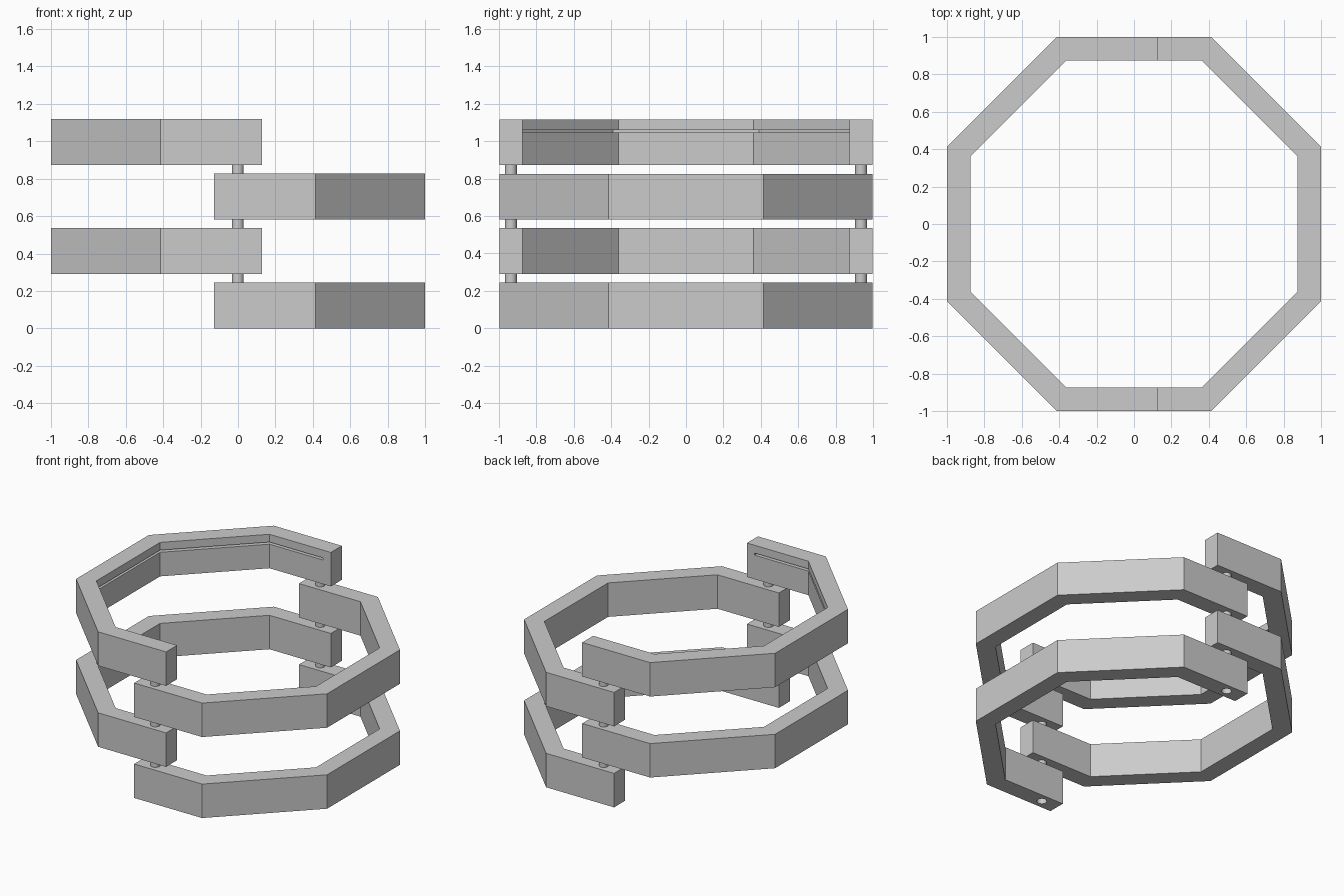
import bpy, bmesh, math

if "Cube" in bpy.data.objects:
    bpy.data.objects.remove(bpy.data.objects["Cube"])

HEIGHT, PITCH = 0.244, 0.291      # height of a half ring, spacing of the levels
OUTER, INNER = 0.998, 0.873       # octagon apothems
TAN = math.tan(math.radians(22.5))


def half_octagon(r, side, end):
    """Path along half an octagon, open towards the other side."""
    t = r * TAN
    pts = [(-end, -r), (t, -r), (r, -t), (r, t), (t, r), (-end, r)]
    return [(x * side, y) for x, y in pts]


def half_ring(name, side, end, r_in, r_out, z0, z1):
    bm = bmesh.new()
    rows = [[bm.verts.new((x, y, z)) for x, y in half_octagon(r, side, end)]
            for r, z in ((r_in, z0), (r_out, z0), (r_out, z1), (r_in, z1))]
    for a in range(4):
        lo, hi = rows[a], rows[(a + 1) % 4]
        for i in range(5):
            bm.faces.new((lo[i], lo[i + 1], hi[i + 1], hi[i]))
    for i in (0, 5):
        bm.faces.new([row[i] for row in rows])
    bmesh.ops.recalc_face_normals(bm, faces=bm.faces)
    mesh = bpy.data.meshes.new(name)
    bm.to_mesh(mesh)
    bm.free()
    obj = bpy.data.objects.new(name, mesh)
    bpy.context.collection.objects.link(obj)
    return obj


def rod(name, y, radius, z0, z1):
    bpy.ops.mesh.primitive_cylinder_add(vertices=32, radius=radius, depth=z1 - z0,
                                        location=(-0.001, y, (z0 + z1) / 2))
    obj = bpy.context.object
    obj.name = name
    bpy.ops.object.shade_smooth_by_angle(angle=math.radians(40))
    return obj


def cut(target, cutter):
    cutter.hide_render = True
    bpy.context.view_layer.objects.active = target
    mod = target.modifiers.new("cut", 'BOOLEAN')
    mod.operation, mod.solver, mod.object = 'DIFFERENCE', 'EXACT', cutter
    bpy.ops.object.modifier_apply(modifier=mod.name)
    bpy.data.objects.remove(cutter)


for level in range(4):
    z = level * PITCH
    side = 1 if level % 2 == 0 else -1
    ring = half_ring(f"half_ring_{level + 1}", side, 0.127, INNER, OUTER, z, z + HEIGHT)
    for y in (-0.936, 0.936):
        # blind pivot hole underneath
        cut(ring, rod("hole_cutter", y, 0.033, z - 0.05, z + 0.12))
        # pivot pin reaching into the ring above
        if level < 3:
            rod(f"pin_{level + 1}", y, 0.0315, z + HEIGHT - 0.01, z + PITCH + 0.1)
    # thin slot around the inside of the top half ring
    if level == 3:
        cut(ring, half_ring("slot_cutter", side, 0.066, 0.84, 0.94, 1.046, 1.061))
